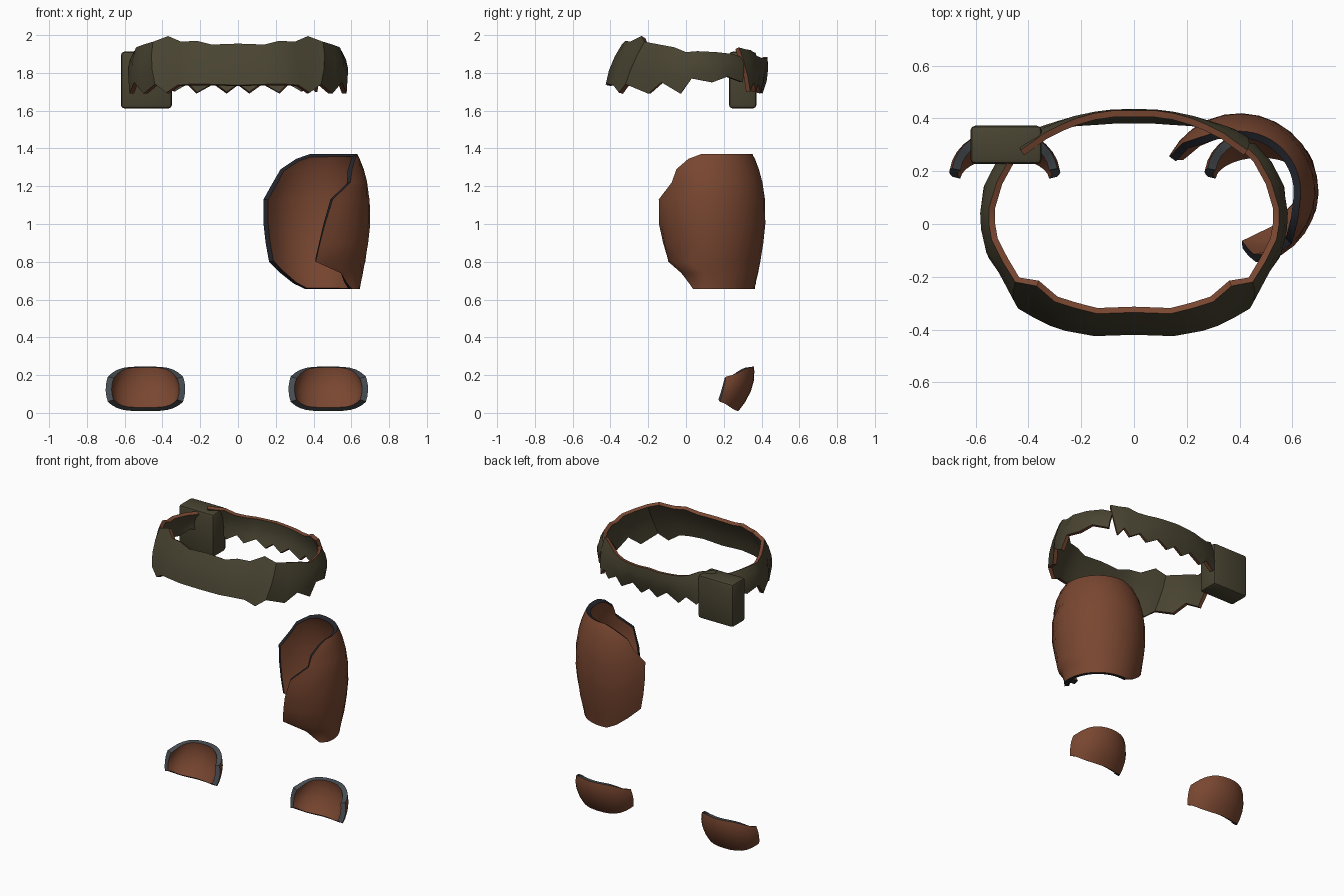
import bpy, bmesh, math
from mathutils import Vector

if "Cube" in bpy.data.objects:
    bpy.data.objects.remove(bpy.data.objects["Cube"])


def material(name, rgb):
    m = bpy.data.materials.new(name)
    m.diffuse_color = (*rgb, 1)
    m.use_nodes = True
    m.node_tree.nodes["Principled BSDF"].inputs["Base Color"].default_value = m.diffuse_color
    return m


OLIVE = material("olive cloth", (0.066, 0.057, 0.031))
BROWN = material("brown leather", (0.19, 0.062, 0.03))
NAVY = material("dark trim", (0.018, 0.02, 0.027))
SLATE = material("slate trim", (0.065, 0.075, 0.085))


def select_only(ob):
    bpy.ops.object.select_all(action='DESELECT')
    bpy.context.view_layer.objects.active = ob
    ob.select_set(True)


def shell(name, rows, thickness, skin, rim):
    """Sheet from rows (bottom to top, counter-clockwise), thickened inward with a coloured rim."""
    bm = bmesh.new()
    grid = [[bm.verts.new(p) for p in row] for row in rows]
    for lo, hi in zip(grid, grid[1:]):
        for c in range(len(lo) - 1):
            bm.faces.new((lo[c], lo[c + 1], hi[c + 1], hi[c]))
    me = bpy.data.meshes.new(name)
    bm.to_mesh(me)
    bm.free()
    me.materials.append(skin)
    me.materials.append(rim)
    ob = bpy.data.objects.new(name, me)
    bpy.context.collection.objects.link(ob)
    select_only(ob)
    mod = ob.modifiers.new("thickness", 'SOLIDIFY')
    mod.thickness = thickness
    mod.offset = -1
    mod.material_offset_rim = 1
    bpy.ops.object.modifier_apply(modifier=mod.name)
    bpy.ops.object.shade_smooth_by_angle(angle=math.radians(35))
    return ob


def belt_panel(name, half, sign):
    """Half profile of (top xyz, bottom xyz) from the middle to the right, mirrored in x."""
    right = [(Vector(t), Vector(b)) for t, b in half]
    flip = Vector((-1, 1, 1))
    left = [(t * flip, b * flip) for t, b in right[:0:-1]]
    cols = left + right
    if sign > 0:
        cols.reverse()
    rows = []
    for k in (0, 0.35, 0.7, 1):
        row = []
        for t, b in cols:
            p = b.lerp(t, k)
            out = Vector((p.x, p.y, 0)).normalized()
            row.append(p + out * 0.06 * k * (1 - k))
        rows.append(row)
    return shell(name, rows, 0.025, OLIVE, BROWN)


# Ragged front of the belt, leaning in towards the top
belt_panel("belt_front", [
    ((0, -.335, 1.955), (0, -.42, 1.735)),
    ((.14, -.34, 1.95), (.15, -.425, 1.74)),
    ((.22, -.32, 1.97), (.26, -.405, 1.74)),
    ((.30, -.295, 1.965), (.32, -.385, 1.735)),
    ((.37, -.235, 1.995), (.38, -.355, 1.695)),
    ((.45, -.22, 1.965), (.44, -.32, 1.74)),
    ((.50, -.14, 1.95), (.50, -.20, 1.69)),
    ((.54, -.06, 1.935), (.55, -.13, 1.75)),
    ((.55, .00, 1.91), (.575, -.03, 1.69)),
    ((.55, .06, 1.915), (.58, .03, 1.77)),
    ((.52, .16, 1.91), (.57, .14, 1.75)),
    ((.47, .25, 1.90), (.53, .22, 1.78)),
    ((.42, .30, 1.88), (.46, .30, 1.75)),
], -1)

# Ragged back of the belt, rising to its two ends
belt_panel("belt_back", [
    ((0, .43, 1.885), (0, .405, 1.735)),
    ((.08, .43, 1.88), (.06, .405, 1.69)),
    ((.15, .42, 1.88), (.13, .40, 1.74)),
    ((.22, .40, 1.88), (.22, .395, 1.69)),
    ((.28, .375, 1.89), (.27, .385, 1.74)),
    ((.34, .345, 1.92), (.34, .37, 1.70)),
    ((.38, .315, 1.925), (.38, .36, 1.75)),
    ((.43, .28, 1.935), (.42, .34, 1.70)),
], 1)

# Pouch on the back of the belt
bpy.ops.mesh.primitive_cube_add(size=1, location=(-.485, .30, 1.762))
pouch = bpy.context.object
pouch.name = "pouch"
pouch.scale = (.27, .145, .3)
bpy.ops.object.transform_apply(location=False, rotation=False, scale=True)
bev = pouch.modifiers.new("bevel", 'BEVEL')
bev.width = .018
bev.segments = 2
bpy.ops.object.modifier_apply(modifier="bevel")
pouch.data.materials.append(OLIVE)
bpy.ops.object.shade_smooth_by_angle(angle=math.radians(35))

# Thigh guard: (height, radius, front angle, rear angle, pull-in of the front flap)
THIGH = [
    (.655, .245, -22, 100, .90), (.685, .25, -30, 115, .82),
    (.74, .262, -45, 132, .78), (.80, .275, -87, 149, .77),
    (.90, .29, -82, 151, .84), (1.0, .30, -77, 152, .90),
    (1.13, .298, -69, 153, .95), (1.22, .285, -45, 139, .97),
    (1.29, .266, -40, 131, 1), (1.345, .245, -26, 112, 1), (1.37, .232, -10, 95, 1),
]
COLS = 18
rows = []
for z, r, a0, a1, pull in THIGH:
    row = []
    for c in range(COLS + 1):
        a = a0 + (a1 - a0) * c / COLS
        k = max(0, (-8 - a) / (-8 - a0))
        rr = r * (1 - (1 - pull) * k)
        row.append((.40 + rr * math.cos(math.radians(a)),
                    .12 + rr * math.sin(math.radians(a)), z))
    rows.append(row)
shell("thigh_guard", rows, .03, BROWN, NAVY)


# Heel guards: curved cups, open to the front, lower edge tucked forward
def heel_guard(name, cx):
    rows = []
    for v in (0, .2, .45, .7, .9, 1):
        row = []
        for c in range(15):
            t = math.radians(-84 + 12 * c)
            s = math.sin(t)
            low = .01 + .05 * abs(s) ** 4
            high = .245 - .055 * abs(s) ** 4
            depth = .20 - .09 * (1 - v) ** 2 - .02 * v ** 3
            wide = .212 - .012 * (2 * v - 1) ** 2
            row.append((cx - wide * s, .168 + .025 * v + depth * math.cos(t) * (1 - .08 * v),
                        low + (high - low) * v))
        rows.append(row)
    return shell(name, rows, .033, BROWN, SLATE)


heel_guard("heel_guard_right", .478)
heel_guard("heel_guard_left", -.49)
